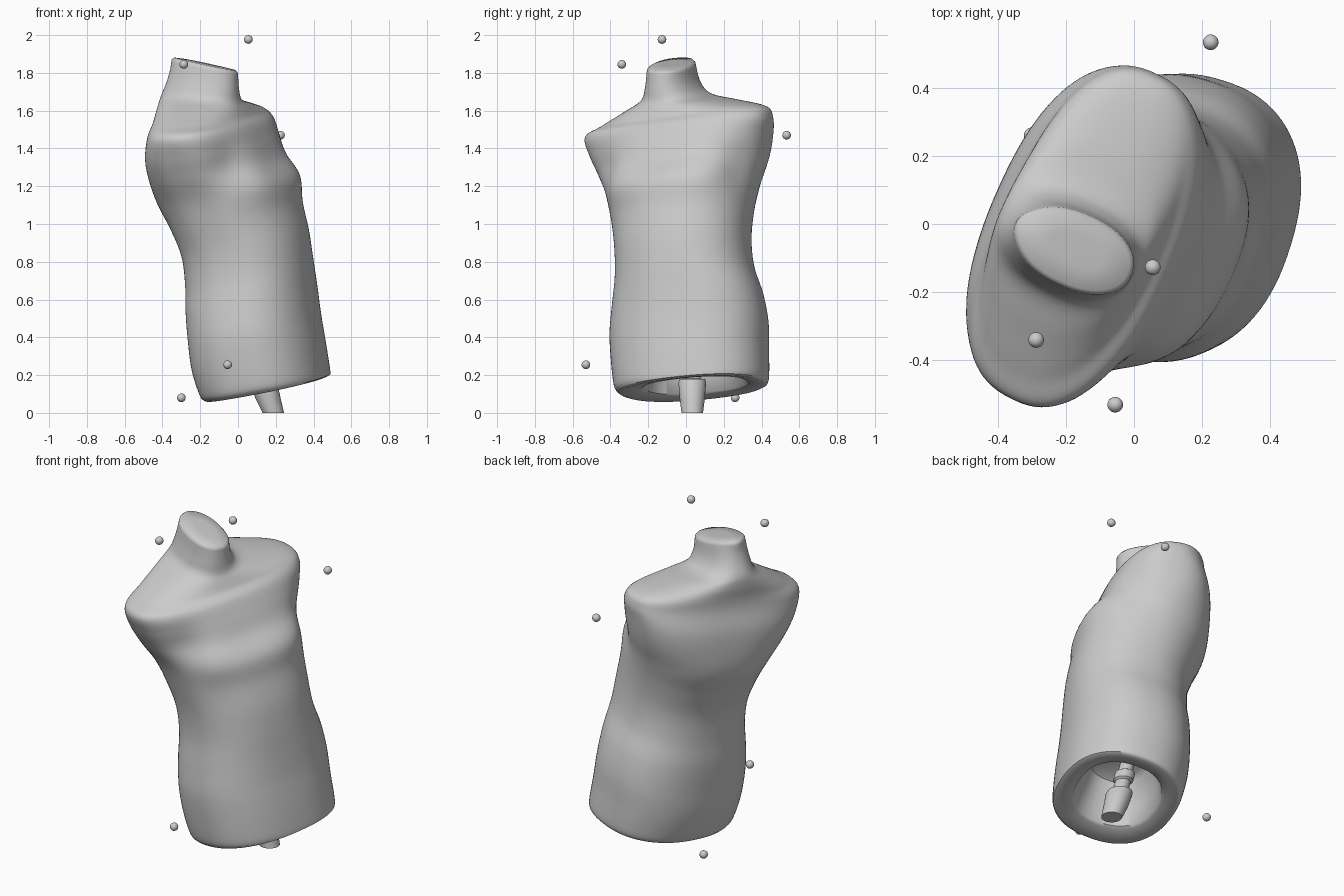
import bpy, bmesh, math
from mathutils import Vector

if "Cube" in bpy.data.objects:
    bpy.data.objects.remove(bpy.data.objects["Cube"])

SEG = 96

# Cross-sections: centre z, x min, x max, y min, y max, tilt along x, tilt along y
BODY = [
    (.135, -.18, .49, -.36, .43, .20, .05),
    (.17, -.205, .486, -.382, .44, .20, .05),
    (.30, -.245, .465, -.397, .44, .20, .06),
    (.45, -.265, .44, -.405, .437, .20, .06),
    (.60, -.277, .42, -.392, .41, .20, .06),
    (.75, -.28, .398, -.377, .362, .20, .06),
    (.90, -.30, .375, -.38, .347, .20, .06),
    (1.05, -.36, .34, -.397, .362, .20, .06),
    (1.18, -.425, .32, -.425, .393, .20, .06),
    (1.30, -.47, .255, -.467, .437, .18, .065),
    (1.41, -.492, .22, -.512, .46, .15, .07),
    (1.51, -.48, .19, -.535, .462, .10, .075),
    (1.57, -.452, .145, -.45, .425, .05, .11),
    (1.627, -.427, .07, -.33, .26, .00, .12),
    (1.672, -.405, .02, -.24, .13, -.05, .10),
    (1.74, -.375, .005, -.217, .075, -.10, .07),
    (1.835, -.342, .0, -.207, .05, -.20, .05),
]
# Hollow underside, from its ceiling down to the rim
HOLLOW = [
    (.42, -.03, .22, -.13, .17, .20, .06),
    (.40, -.06, .27, -.18, .22, .20, .06),
    (.25, -.07, .35, -.21, .29, .20, .05),
    (.15, -.075, .395, -.225, .325, .20, .05),
    (.14, -.09, .405, -.24, .335, .20, .05),
    (.128, -.165, .475, -.34, .415, .20, .05),
]
NECK_CAP = [
    (1.847, -.33, -.012, -.195, .038, -.20, .05),
    (1.85, -.25, -.09, -.13, -.02, -.20, .05),
]
# Sculpted swellings and hollows: x, y, z, radius, height
SCULPT = [
    (.27, .06, 1.25, .12, .01), (.08, -.33, 1.22, .12, .015),
    (.25, .30, 1.32, .13, -.03), (-.04, -.46, 1.32, .12, -.025),
    (-.33, .0, 1.88, .05, .015),
]


def smooth_sections(keys, steps):
    """Catmull-Rom interpolation of the cross-section table."""
    out = []
    for i in range(len(keys) - 1):
        p0, p1 = keys[max(i - 1, 0)], keys[i]
        p2, p3 = keys[i + 1], keys[min(i + 2, len(keys) - 1)]
        for k in range(steps):
            t = k / steps
            out.append(tuple(
                .5 * (2 * b + (c - a) * t + (2 * a - 5 * b + 4 * c - d) * t * t
                      + (3 * b - a - 3 * c + d) * t ** 3)
                for a, b, c, d in zip(p0, p1, p2, p3)))
    return out + [keys[-1]]


def section_points(sec):
    """Turned, tilted superellipse fitted exactly to its x and y limits."""
    z, x0, x1, y0, y1, tx, ty = sec
    cx, cy, xe, ye = (x0 + x1) / 2, (y0 + y1) / 2, (x1 - x0) / 2, (y1 - y0) / 2
    up = min(max((z - .4) / .8, 0), 1)             # hips to chest
    theta = math.radians(17 + 8 * up)              # slight twist along the body
    side = Vector((math.sin(theta), math.cos(theta)))
    front = Vector((math.cos(theta), -math.sin(theta)))
    c2, s2 = math.cos(theta) ** 2, math.sin(theta) ** 2
    a = math.sqrt(max((c2 * ye**2 - s2 * xe**2) / (c2 - s2), .002))
    b = math.sqrt(max((c2 * xe**2 - s2 * ye**2) / (c2 - s2), .002))
    boxy = math.exp(-((z - 1.43) / .17) ** 2)      # squarer back of the shoulders
    flat = []
    for i in range(SEG):
        t = 2 * math.pi * i / SEG
        c, s = math.cos(t), math.sin(t)
        power = 2 / (2.3 - .1 * up + (.1 if s > 0 else .45) * boxy)
        flat.append(side * math.copysign(a * abs(c) ** power, c)
                    + front * math.copysign(b * abs(s) ** power, s))
    lo_x, hi_x = min(p.x for p in flat), max(p.x for p in flat)
    lo_y, hi_y = min(p.y for p in flat), max(p.y for p in flat)
    pts = []
    for p in flat:
        dx = (p.x - lo_x) / (hi_x - lo_x) * 2 * xe - xe
        dy = (p.y - lo_y) / (hi_y - lo_y) * 2 * ye - ye
        v = Vector((cx + dx, cy + dy, z + tx * dx + ty * dy))
        if z > .9:
            out = Vector((dx, dy, 0)).normalized()
            push = sum(h * math.exp(-(v - Vector((x, y, zz))).length_squared / r**2)
                       for x, y, zz, r, h in SCULPT)
            v += out * push
        pts.append(v)
    return pts


def loft(name, rings, angle):
    """Bridge rings of points into a closed, smooth-shaded object."""
    bm = bmesh.new()
    loops = [[bm.verts.new(p) for p in ring] for ring in rings]
    for lo, hi in zip(loops, loops[1:]):
        n = len(lo)
        for i in range(n):
            bm.faces.new((lo[i], lo[(i + 1) % n], hi[(i + 1) % n], hi[i]))
    bm.faces.new(loops[0])
    bm.faces.new(loops[-1])
    bmesh.ops.recalc_face_normals(bm, faces=bm.faces)
    mesh = bpy.data.meshes.new(name)
    bm.to_mesh(mesh)
    bm.free()
    obj = bpy.data.objects.new(name, mesh)
    bpy.context.collection.objects.link(obj)
    bpy.ops.object.select_all(action='DESELECT')
    obj.select_set(True)
    bpy.context.view_layer.objects.active = obj
    bpy.ops.object.shade_smooth_by_angle(angle=math.radians(angle))
    return obj


# Torso shell with hollow base, shoulders and neck stump
sections = HOLLOW + smooth_sections(BODY, 6) + NECK_CAP
loft("torso", [section_points(s) for s in sections], 50)

# Support rod: z, centre x, radius
ROD = [(0, .187, .057), (.08, .158, .067), (.16, .135, .073), (.18, .128, .068),
       (.181, .128, .045), (.25, .108, .042), (.26, .105, .055),
       (.31, .092, .055), (.32, .09, .04), (.44, .06, .04)]
loft("support_rod",
     [[(x + r * math.cos(k * math.pi / 16), .033 + r * math.sin(k * math.pi / 16), z)
       for k in range(32)] for z, x, r in ROD], 35)

# Small loose balls around the torso
BALLS = [(.055, -.127, 1.977), (-.287, -.34, 1.845), (.225, .533, 1.47),
         (-.055, -.53, .255), (-.30, .26, .08)]
for i, pos in enumerate(BALLS):
    bpy.ops.mesh.primitive_ico_sphere_add(subdivisions=3, radius=.023, location=pos)
    bpy.context.object.name = f"small_ball_{i + 1}"
    bpy.ops.object.shade_smooth()
